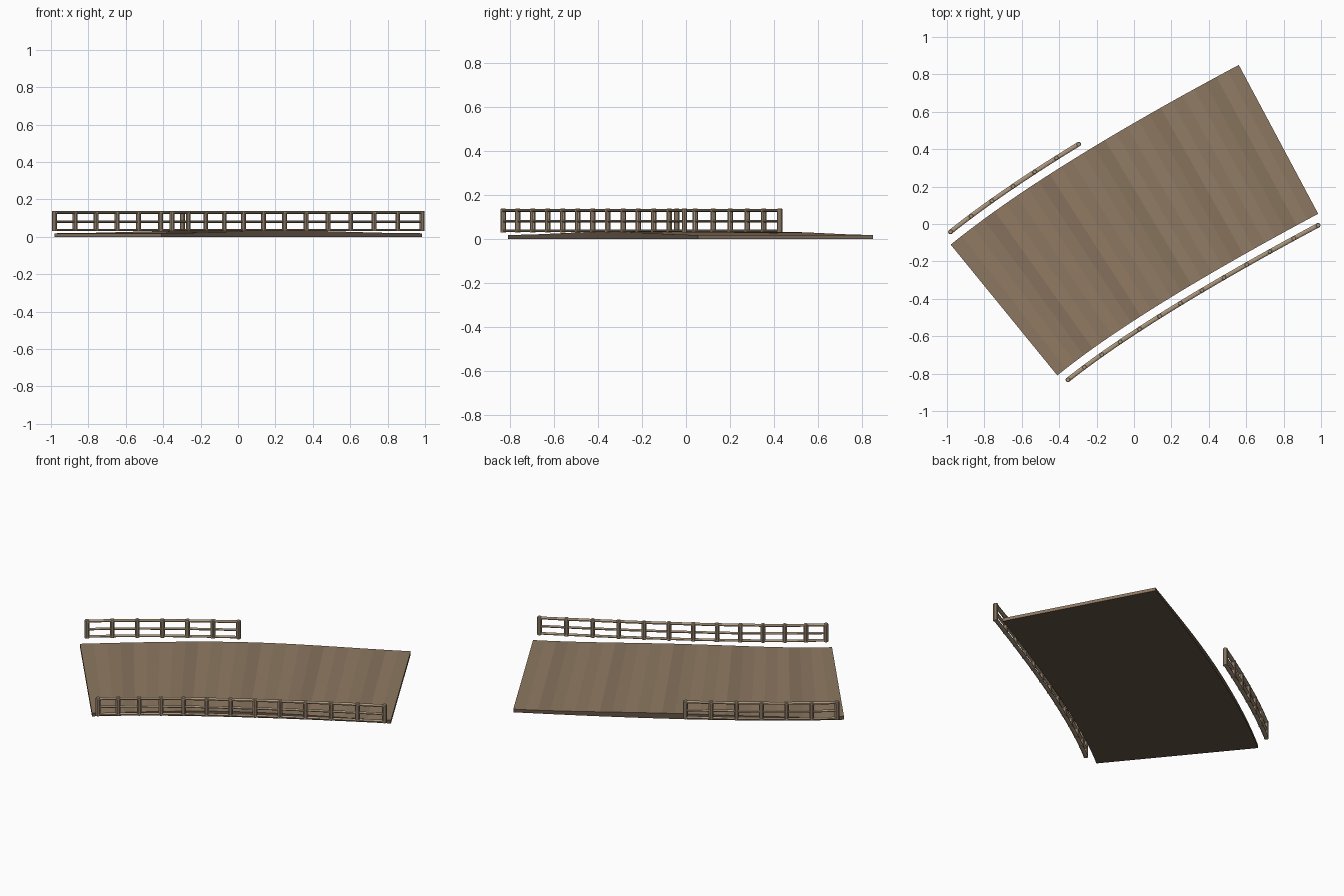
import bpy, math
from mathutils import Vector

if "Cube" in bpy.data.objects:
    bpy.data.objects.remove(bpy.data.objects["Cube"])

# centre line of the bridge: a gentle bend in plan
P0, P1, P2 = Vector((-0.695, -0.46)), Vector((-0.235, -0.085)), Vector((0.7725, 0.4525))
HALF = 0.451          # half deck width
RAIL_OFF = HALF + 0.054


def bez(t):
    p = P0 * (1 - t) ** 2 + P1 * 2 * t * (1 - t) + P2 * t * t
    d = ((P1 - P0) * (1 - t) + (P2 - P1) * t).normalized()
    return p, d


N = 400
arc = [0.0]
for i in range(N):
    arc.append(arc[-1] + (bez((i + 1) / N)[0] - bez(i / N)[0]).length)
LENGTH = arc[-1]


def at(s, off):
    """Plan point at distance s along the centre line, off to the left."""
    i = 0
    while i < N - 1 and arc[i + 1] < s:
        i += 1
    t = (i + (s - arc[i]) / (arc[i + 1] - arc[i])) / N
    p, d = bez(t)
    return p + Vector((-d.y, d.x)) * off, d


def mat(name, rgb):
    m = bpy.data.materials.new(name)
    m.diffuse_color = (*rgb, 1)
    m.use_nodes = True
    m.node_tree.nodes["Principled BSDF"].inputs["Base Color"].default_value = m.diffuse_color
    return m


boards = [mat("board_mid", (0.265, 0.185, 0.118)),
          mat("board_light", (0.285, 0.20, 0.128)),
          mat("board_dark", (0.24, 0.168, 0.108))]
under = mat("deck_underside", (0.13, 0.09, 0.06))
fence = mat("fence_wood", (0.40, 0.30, 0.20))


def make(name, verts, faces, mats, idx=None):
    me = bpy.data.meshes.new(name)
    me.from_pydata(verts, [], faces)
    for m in mats:
        me.materials.append(m)
    if idx:
        me.polygons.foreach_set("material_index", idx)
    me.update()
    ob = bpy.data.objects.new(name, me)
    bpy.context.collection.objects.link(ob)
    return ob


# deck: boards laid across, slight hump lengthwise
B = 26
verts, faces, idx = [], [], []
for i in range(B + 1):
    s = LENGTH * i / B
    top = 0.019 + 0.014 * math.sin(math.pi * i / B) ** 2
    l, r = at(s, HALF)[0], at(s, -HALF)[0]
    verts += [(l.x, l.y, top), (r.x, r.y, top), (r.x, r.y, 0), (l.x, l.y, 0)]
for i in range(B):
    a, b = 4 * i, 4 * i + 4
    for k in range(4):
        n = (k + 1) % 4
        faces.append((a + k, a + n, b + n, b + k))
        idx.append((0, 1, 0, 2, 1)[i % 5] if k == 0 else 3)
e = 4 * B
faces += [(3, 2, 1, 0), (e, e + 1, e + 2, e + 3)]
idx += [0, 0]
make("deck", verts, faces, boards + [under], idx)


# rail: bevelled section swept along the offset curve
def rail(name, s0, s1, off, z, w, h):
    n = 24
    c = 0.35
    sec = [(w, h * c), (w * c, h), (-w * c, h), (-w, h * c),
           (-w, -h * c), (-w * c, -h), (w * c, -h), (w, -h * c)]
    verts, faces = [], []
    for i in range(n + 1):
        for u, v in sec:
            p = at(s0 + (s1 - s0) * i / n, off + u)[0]
            verts.append((p.x, p.y, z + v))
    for i in range(n):
        for k in range(8):
            j = (k + 1) % 8
            faces.append((8 * i + k, 8 * i + 8 + k, 8 * i + 8 + j, 8 * i + j))
    faces += [tuple(range(8)), tuple(range(8 * n + 7, 8 * n - 1, -1))]
    make(name, verts, faces, [fence])


# round posts
def post(name, s, off, z0=0.03, z1=0.139, r=0.013):
    p = at(s, off)[0]
    verts, faces = [], []
    rings = [(z0, r), (z1 - 0.003, r), (z1, r * 0.75)]
    for z, q in rings:
        for k in range(10):
            a = 2 * math.pi * k / 10
            verts.append((p.x + q * math.cos(a), p.y + q * math.sin(a), z))
    for i in range(2):
        for k in range(10):
            j = (k + 1) % 10
            faces.append((10 * i + k, 10 * i + j, 10 * i + 10 + j, 10 * i + 10 + k))
    faces += [tuple(range(9, -1, -1)), tuple(range(20, 30))]
    make(name, verts, faces, [fence])


def build_fence(side, off, s0, s1, count, grow):
    for label, z, w, h in (("top", 0.130, 0.012, 0.007),
                           ("middle", 0.081, 0.009, 0.006),
                           ("bottom", 0.037, 0.012, 0.006)):
        rail(f"{side}_{label}_rail", s0, s1, off, z, w, h)
    for i in range(count):
        k = i / (count - 1)
        u = k * (1 - grow) + grow * k * k
        post(f"{side}_post_{i + 1}", s0 + (s1 - s0) * u, off)


build_fence("left", RAIL_OFF, 0.037, 0.805, 7, 0.05)
build_fence("right", -RAIL_OFF, 0.035, LENGTH - 0.03, 13, 0.1)
